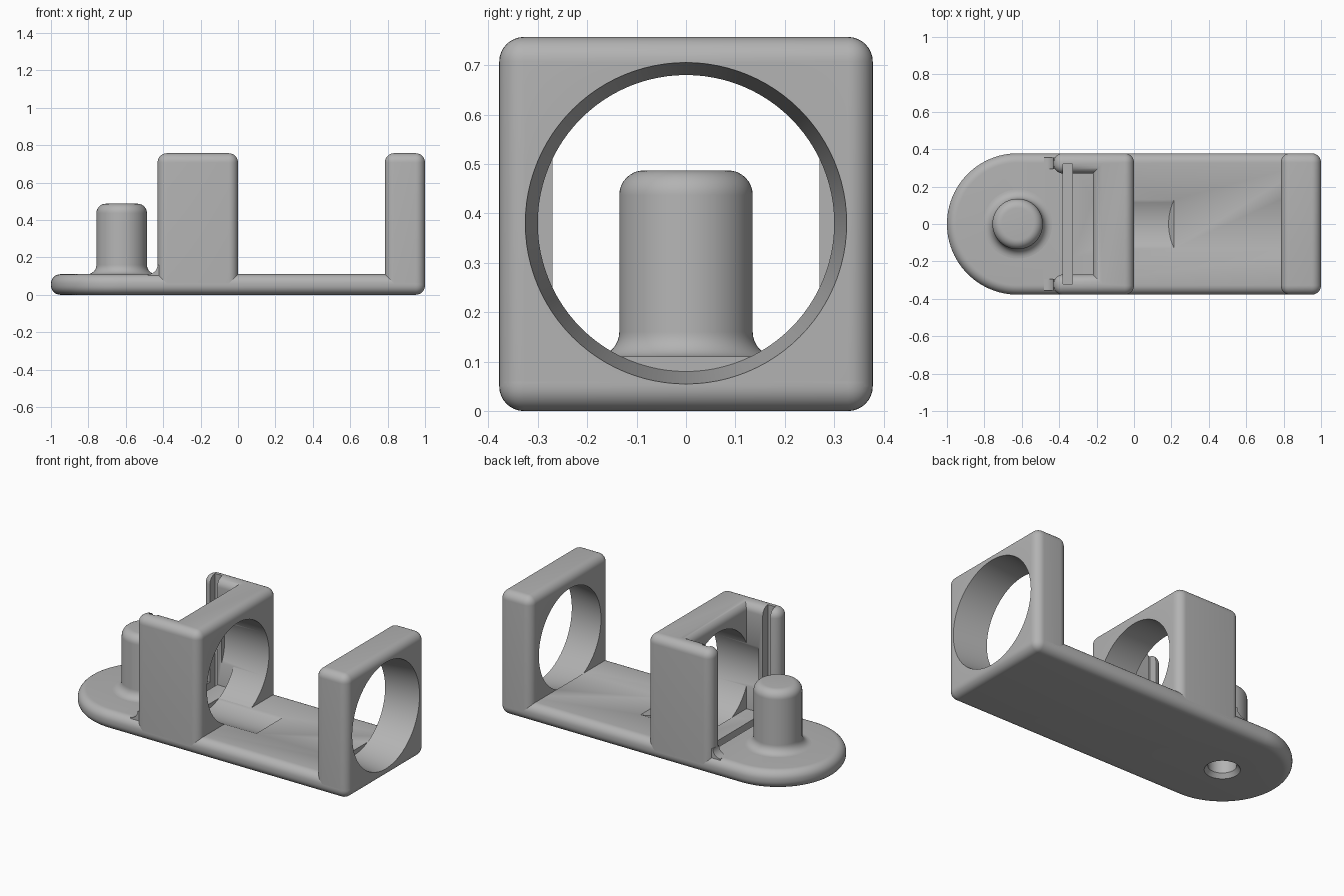
import bpy, bmesh
from math import sin, cos, pi, radians
from mathutils import Matrix, Vector

cube = bpy.data.objects.get("Cube")
if cube:
    bpy.data.objects.remove(cube, do_unlink=True)

HALF, TOP, DECK, R = 0.378, 0.757, 0.11, 0.05   # half width, height, base thickness, rounding
PEG_X, HOLE_Z, EMBED = -0.622, 0.38, 0.05
INNER, BACK = 0.27, -0.22                       # pocket half width, pocket end

grey = bpy.data.materials.new("light_grey")
grey.use_nodes = True
grey.diffuse_color = (0.45, 0.45, 0.45, 1)
grey.node_tree.nodes["Principled BSDF"].inputs["Base Color"].default_value = grey.diffuse_color


def make(name, bm):
    bmesh.ops.recalc_face_normals(bm, faces=bm.faces)
    mesh = bpy.data.meshes.new(name)
    bm.to_mesh(mesh)
    bm.free()
    mesh.materials.append(grey)
    ob = bpy.data.objects.new(name, mesh)
    bpy.context.collection.objects.link(ob)
    return ob


def prism(points, direction):
    """Extrude a closed outline of 3D points along a direction."""
    bm = bmesh.new()
    face = bm.faces.new([bm.verts.new(p) for p in points])
    new = bmesh.ops.extrude_face_region(bm, geom=[face], use_keep_orig=True)["geom"]
    bmesh.ops.translate(bm, vec=direction, verts=[g for g in new if isinstance(g, bmesh.types.BMVert)])
    bmesh.ops.recalc_face_normals(bm, faces=bm.faces)
    return bm


def plan(points, z0, z1):
    return prism([(x, y, z0) for x, y in points], (0, 0, z1 - z0))


def rectangle(x0, x1, half):
    return [(x0, -half), (x1, -half), (x1, half), (x0, half)]


def round_edges(bm, rule):
    """Round the edges whose midpoint and vertical flag satisfy the rule."""
    edges = []
    for e in bm.edges:
        a, b = (v.co for v in e.verts)
        if rule((a + b) / 2, abs(a.z - b.z) > 0.01):
            edges.append(e)
    bmesh.ops.bevel(bm, geom=edges, offset=R, segments=8, profile=0.5,
                    affect='EDGES', clamp_overlap=True)


def lathe(profile, x):
    bm = bmesh.new()
    verts = [bm.verts.new((r, 0, z)) for r, z in profile]
    edges = [bm.edges.new(pair) for pair in zip(verts, verts[1:])]
    bmesh.ops.spin(bm, geom=verts + edges, axis=(0, 0, 1), cent=(0, 0, 0),
                   angle=2 * pi, steps=64)
    bmesh.ops.remove_doubles(bm, verts=bm.verts, dist=0.0001)
    bmesh.ops.translate(bm, vec=(x, 0, 0), verts=bm.verts)
    return bm


def bore(x0, x1, r0, r1):
    """Round cutter along x at the opening height."""
    bm = bmesh.new()
    place = Matrix.Translation(((x0 + x1) / 2, 0, HOLE_Z)) @ Matrix.Rotation(pi / 2, 4, 'Y')
    bmesh.ops.create_cone(bm, cap_ends=True, segments=96, radius1=r0, radius2=r1,
                          depth=x1 - x0, matrix=place)
    return bm


def arc(cx, cz, r, a0, a1, n=8):
    return [(cx + r * cos(radians(a0 + (a1 - a0) * i / n)),
             cz + r * sin(radians(a0 + (a1 - a0) * i / n))) for i in range(n + 1)]


def cut(ob, *cutters):
    for bm in cutters:
        tool = make("cutter", bm)
        tool.hide_render = True
        mod = ob.modifiers.new("cut", 'BOOLEAN')
        mod.operation, mod.solver, mod.object = 'DIFFERENCE', 'EXACT', tool
        graph = bpy.context.evaluated_depsgraph_get()
        ob.data = bpy.data.meshes.new_from_object(ob.evaluated_get(graph))
        ob.modifiers.clear()
        bpy.data.objects.remove(tool, do_unlink=True)


def slot():
    return plan(rectangle(-0.38, -0.33, 0.32), 0.06, 1)


def peg_hole():
    return lathe([(0, -0.05), (0.098, -0.05), (0.098, 0), (0.078, 0.025), (0.078, 0.4), (0, 0.4)], PEG_X)


# Base plate with one round end
outline = arc(PEG_X, 0, HALF, 90, 270, 48) + [(1, -HALF), (1, HALF)]
bm = plan(outline, 0, DECK)
round_edges(bm, lambda m, vertical: not vertical or m.x > 0.9)
base = make("base_plate", bm)

# Groove with a sloping end, post opening, insert slot and peg hole in the base
groove = bore(BACK, 0.215, 0.3, 0.3)
for v in groove.verts:
    if v.co.x > 0:
        v.co.x += v.co.z - DECK
cut(base, groove, bore(0.785, 1.1, 0.3, 0.337), slot(), peg_hole())

# End post with a tapered round opening
bm = plan(rectangle(0.785, 1, HALF), EMBED, TOP)
round_edges(bm, lambda m, vertical: vertical or m.z > 0.7)
post = make("end_post", bm)
cut(post, bore(0.7, 1.1, 0.29, 0.337))

# Middle holder: a U-shaped block with round-ended arms
outline = [(-0.43, -HALF), (0, -HALF), (0, HALF), (-0.43, HALF),
           (-0.43, INNER), (BACK, INNER), (BACK, -INNER), (-0.43, -INNER)]
bm = plan(outline, EMBED, TOP)
round_edges(bm, lambda m, vertical: m.z > 0.7 or (vertical and abs(m.x - BACK) > 0.01))
holder = make("middle_holder", bm)
cut(holder, bore(-0.3, 0.1, 0.3, 0.3), slot())

# Peg with a flared foot and rounded top
profile = ([(0, 0.1), (0.185, 0.1)] + arc(0.185, DECK + R, R, 270, 180)
           + arc(0.085, 0.437, R, 0, 90) + [(0, 0.487)])
peg = make("peg", lathe(profile, PEG_X))
cut(peg, peg_hole())

# Small fillets at the foot of each arm
fillets = []
for side, name in ((1, "left_arm_fillet"), (-1, "right_arm_fillet")):
    curve = arc(-0.48, DECK + R, R, 270, 360) + [(-0.39, DECK + R), (-0.39, 0.1), (-0.48, 0.1)]
    bm = prism([(x, side * 0.295, z) for x, z in curve], (0, side * 0.06, 0))
    fillets.append(make(name, bm))

# Smooth shading with crisp edges kept
bpy.ops.object.select_all(action='DESELECT')
for ob in [base, post, holder, peg] + fillets:
    ob.select_set(True)
    bpy.context.view_layer.objects.active = ob
bpy.ops.object.shade_smooth_by_angle(angle=radians(30))
